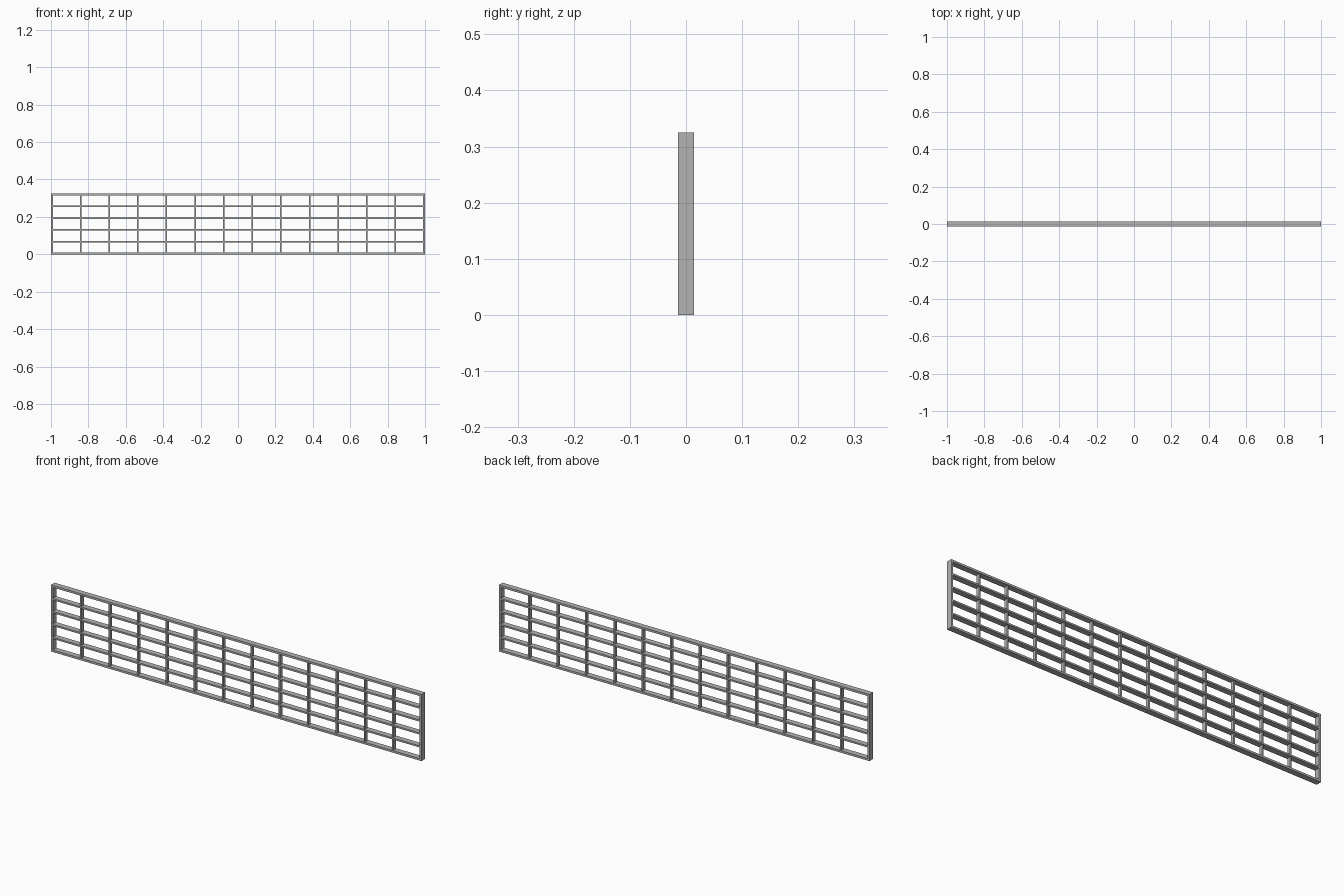
import bpy

if "Cube" in bpy.data.objects:
    bpy.data.objects.remove(bpy.data.objects["Cube"], do_unlink=True)

LENGTH, DEPTH, HEIGHT = 2.0, 0.028, 0.325
FRAME, BAR = 0.01, 0.008
COLUMNS, ROWS = 13, 5

steel = bpy.data.materials.new("grey steel")
steel.use_nodes = True
colour = (0.45, 0.45, 0.45, 1)
steel.diffuse_color = colour
steel.node_tree.nodes["Principled BSDF"].inputs["Base Color"].default_value = colour


def box(name, centre, size):
    bpy.ops.mesh.primitive_cube_add(size=1, location=centre)
    part = bpy.context.object
    part.name = name
    part.scale = size
    bpy.ops.object.transform_apply(location=False, rotation=False, scale=True)
    part.data.materials.append(steel)


# Outer frame: end posts with the rails fitted between them
for side, sign in (("left", 1), ("right", -1)):
    box(side + "_end_post", (sign * (LENGTH - FRAME) / 2, 0, HEIGHT / 2),
        (FRAME, DEPTH, HEIGHT))
inner_length = LENGTH - 2 * FRAME
for name, z in (("bottom_rail", FRAME / 2), ("top_rail", HEIGHT - FRAME / 2)):
    box(name, (0, 0, z), (inner_length, DEPTH, FRAME))

# Full-depth horizontal slats
row_step = (HEIGHT - FRAME) / ROWS
for i in range(1, ROWS):
    box(f"horizontal_slat_{i}", (0, 0, FRAME / 2 + i * row_step),
        (inner_length, DEPTH, BAR))

# Slimmer upright bars threaded through the slats
column_step = (LENGTH - FRAME) / COLUMNS
for i in range(1, COLUMNS):
    box(f"upright_bar_{i}", ((i - COLUMNS / 2) * column_step, 0, HEIGHT / 2),
        (BAR, DEPTH * 0.6, HEIGHT - 2 * FRAME))
